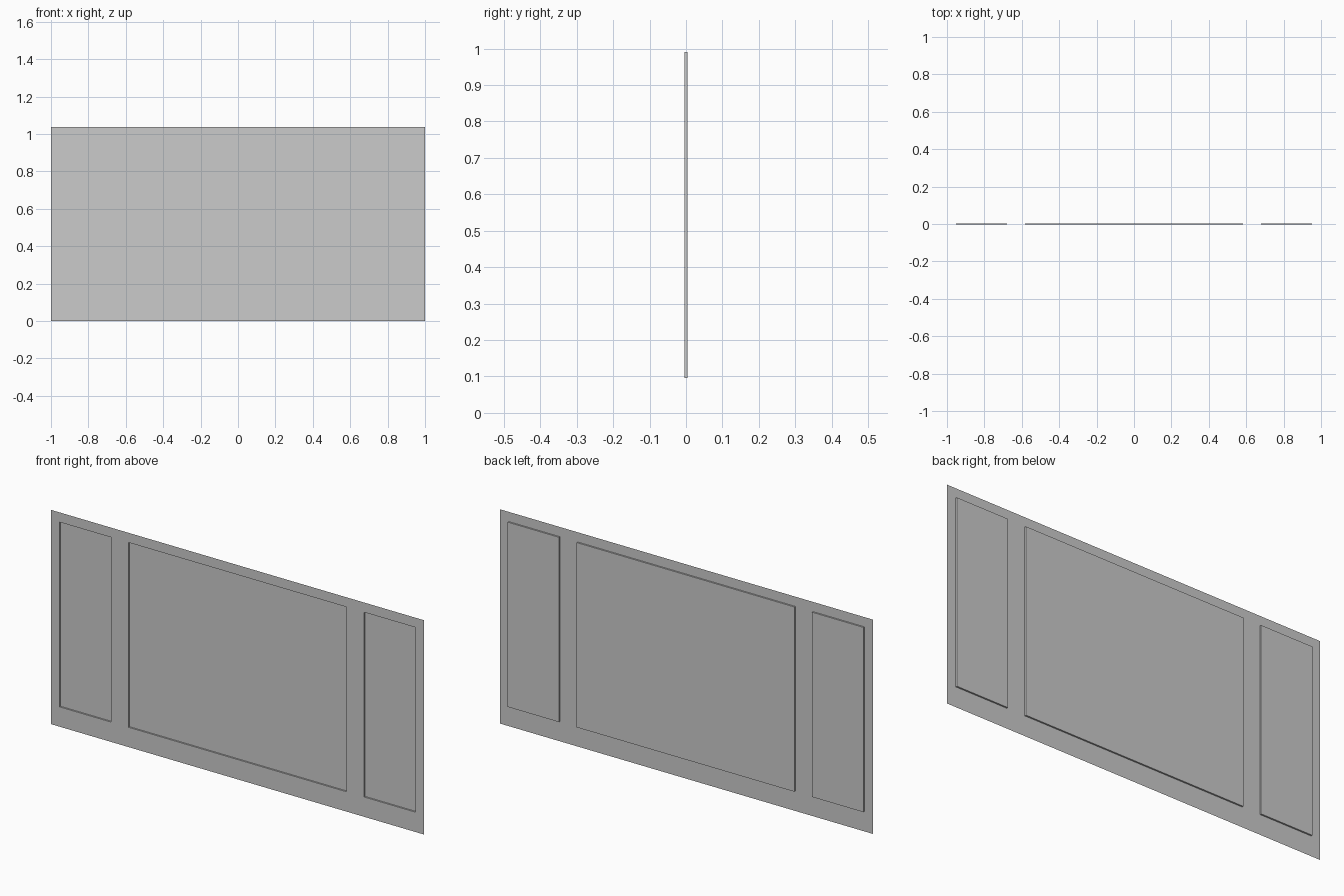
import bpy, bmesh

if "Cube" in bpy.data.objects:
    bpy.data.objects.remove(bpy.data.objects["Cube"])

H = 1.038                      # sheet height
DEPTH = 0.0075                 # how far the panels are pressed back
Z = [0, 0.096, 0.991, H]
X = [-1, -0.953, -0.679, -0.583, 0.583, 0.679, 0.953, 1]

# Thin sheet divided into a grid of cells, facing the front
bm = bmesh.new()
grid = [[bm.verts.new((x, -DEPTH / 2, z)) for x in X] for z in Z]
panels = []
for j in range(len(Z) - 1):
    for i in range(len(X) - 1):
        f = bm.faces.new((grid[j][i], grid[j][i + 1],
                          grid[j + 1][i + 1], grid[j + 1][i]))
        if j == 1 and i in (1, 3, 5):
            panels.append(f)

# Three panels pressed back, leaving stepped side walls
for f in panels:
    new = bmesh.ops.extrude_discrete_faces(bm, faces=[f])["faces"][0]
    bmesh.ops.translate(bm, verts=new.verts, vec=(0, DEPTH, 0))

bmesh.ops.recalc_face_normals(bm, faces=bm.faces)
front = max(bm.faces, key=lambda f: f.calc_area())
if front.normal.y > 0:
    bmesh.ops.reverse_faces(bm, faces=bm.faces)

mesh = bpy.data.meshes.new("three_panel_sheet")
bm.to_mesh(mesh)
bm.free()
sheet = bpy.data.objects.new("three_panel_sheet", mesh)
bpy.context.collection.objects.link(sheet)
